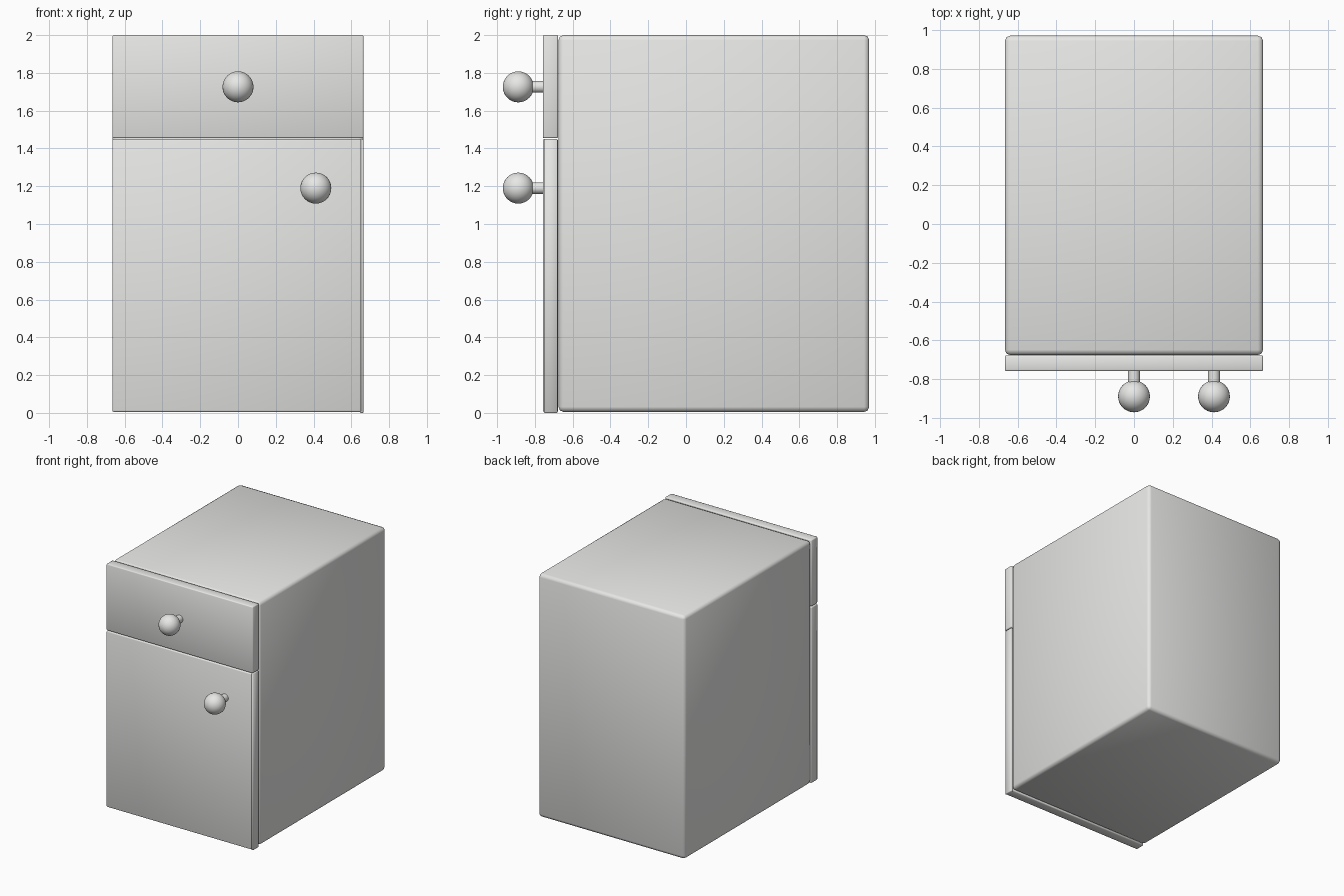
import bpy, math

if "Cube" in bpy.data.objects:
    bpy.data.objects.remove(bpy.data.objects["Cube"])

grey = bpy.data.materials.new("light_grey")
grey.diffuse_color = (0.8, 0.8, 0.79, 1)
grey.use_nodes = True
grey.node_tree.nodes["Principled BSDF"].inputs["Base Color"].default_value = grey.diffuse_color


def finish(ob, name):
    ob.name = name
    ob.data.materials.append(grey)
    for p in ob.data.polygons:
        p.use_smooth = True
    return ob


def box(name, lo, hi, bevel, segments):
    bpy.ops.mesh.primitive_cube_add(
        size=1, location=[(a + b) / 2 for a, b in zip(lo, hi)])
    ob = bpy.context.object
    ob.scale = [b - a for a, b in zip(lo, hi)]
    bpy.ops.object.transform_apply(location=False, rotation=False, scale=True)
    finish(ob, name)
    m = ob.modifiers.new("soft_edges", "BEVEL")
    m.width = bevel
    m.segments = segments
    return ob


def knob(name, x, z):
    # round grip
    bpy.ops.mesh.primitive_uv_sphere_add(
        segments=32, ring_count=16, radius=0.082, location=(x, -0.888, z))
    finish(bpy.context.object, name + "_knob")
    # short stem into the panel
    bpy.ops.mesh.primitive_cylinder_add(
        vertices=32, radius=0.031, depth=0.14, location=(x, -0.81, z),
        rotation=(math.pi / 2, 0, 0))
    finish(bpy.context.object, name + "_knob_stem")
    bpy.ops.object.shade_smooth_by_angle(angle=math.radians(40))


# cabinet body
box("cabinet_body", (-0.665, -0.675, 0.005), (0.665, 0.97, 2.0), 0.027, 2)

# front panels
box("drawer_front", (-0.665, -0.758, 1.454), (0.665, -0.677, 2.0), 0.008, 2)
box("door", (-0.665, -0.758, 0.005), (0.652, -0.677, 1.449), 0.008, 2)
# thin strip beside and behind the door
box("door_edge_strip", (0.645, -0.752, 0.0), (0.664, -0.679, 1.449), 0.004, 1)

# knobs
knob("drawer", 0.0, 1.726)
knob("door", 0.412, 1.19)
